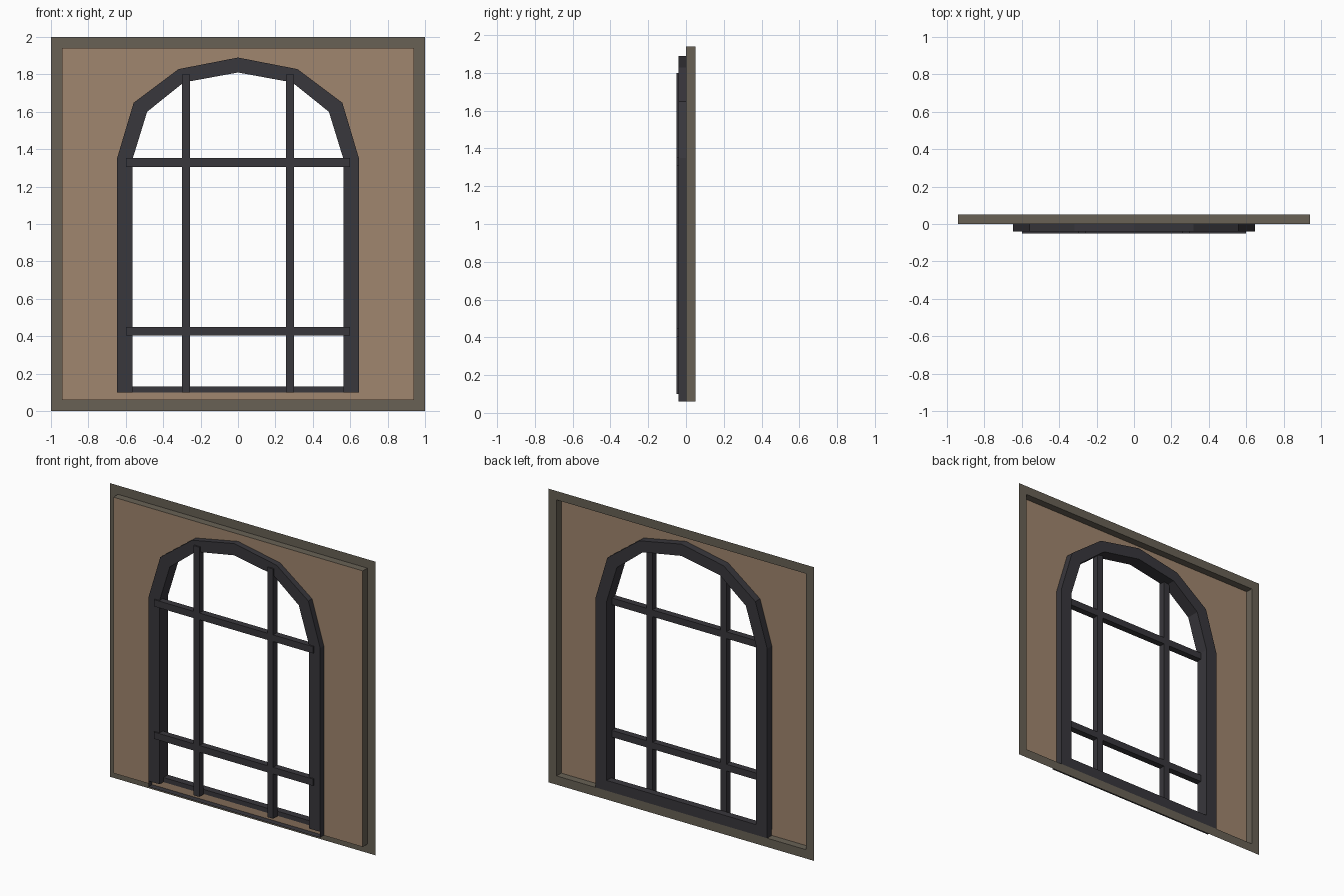
import bpy, bmesh

if "Cube" in bpy.data.objects:
    bpy.data.objects.remove(bpy.data.objects["Cube"])


def material(name, rgb):
    m = bpy.data.materials.new(name)
    m.diffuse_color = (*rgb, 1.0)
    m.use_nodes = True
    m.node_tree.nodes["Principled BSDF"].inputs["Base Color"].default_value = m.diffuse_color
    return m


OLIVE = material("olive_grey_trim", (0.138, 0.120, 0.091))
BROWN = material("brown_panel", (0.352, 0.238, 0.156))
DARK = material("dark_frame", (0.040, 0.038, 0.045))


def finish(name, bm, mat, solid=True):
    if solid:
        bmesh.ops.recalc_face_normals(bm, faces=bm.faces)
    me = bpy.data.meshes.new(name)
    bm.to_mesh(me)
    bm.free()
    me.materials.append(mat)
    ob = bpy.data.objects.new(name, me)
    bpy.context.collection.objects.link(ob)
    return ob


def loop(bm, pts, y):
    return [bm.verts.new((x, y, z)) for x, z in pts]


def strip(bm, a, b, closed=True):
    n = len(a)
    for i in range(n if closed else n - 1):
        j = (i + 1) % n
        bm.faces.new((a[i], a[j], b[j], b[i]))


def box(name, x0, x1, y0, y1, z0, z1, mat):
    bm = bmesh.new()
    pts = [(x0, z0), (x1, z0), (x1, z1), (x0, z1)]
    a, b = loop(bm, pts, y0), loop(bm, pts, y1)
    strip(bm, a, b)
    bm.faces.new(a)
    bm.faces.new(b)
    return finish(name, bm, mat)


def square(h):
    return [(-h, 1 - h), (h, 1 - h), (h, 1 + h), (-h, 1 + h)]


def arch(half, top):
    # mirrors the left half of an arch around its top point
    return half + [(0, top)] + [(-x, z) for x, z in reversed(half)]


OUTER = arch([(-0.647, 0.10), (-0.647, 1.35), (-0.558, 1.648), (-0.318, 1.828)], 1.89)
INNER = arch([(-0.563, 0.10), (-0.563, 1.35), (-0.486, 1.60), (-0.29, 1.757)], 1.81)

# Flat outer flange with the step forward to the panel
bm = bmesh.new()
front, back, rim = loop(bm, square(0.94), 0), loop(bm, square(0.94), 0.05), loop(bm, square(1), 0.05)
strip(bm, front, back)
strip(bm, back, rim)
finish("outer_trim", bm, OLIVE)

# Wall panel with an arched hole
bm = bmesh.new()
edges = []
for pts in (square(0.94), OUTER):
    vs = loop(bm, pts, 0)
    edges += [bm.edges.new((vs[i], vs[(i + 1) % len(vs)])) for i in range(len(vs))]
bmesh.ops.triangle_fill(bm, edges=edges, use_beauty=True, normal=(0, -1, 0))
finish("wall_panel", bm, BROWN, solid=False)

# Arched window frame
bm = bmesh.new()
of, inf = loop(bm, OUTER, -0.04), loop(bm, INNER, -0.04)
ob_, inb = loop(bm, OUTER, 0.05), loop(bm, INNER, 0.05)
for a, b in ((of, inf), (inf, inb), (inb, ob_), (ob_, of)):
    strip(bm, a, b, closed=False)
for i in (0, -1):
    bm.faces.new((of[i], inf[i], inb[i], ob_[i]))
finish("arch_frame", bm, DARK)

# Sill behind the panel, and the thin lip under the frame
box("sill", -0.647, 0.647, 0.002, 0.05, 0.06, 0.13, DARK)
bm = bmesh.new()
lip = [(-0.647, 0.10), (-0.647, 0.06), (0.647, 0.06), (0.647, 0.10)]
strip(bm, loop(bm, lip, -0.04), loop(bm, lip, 0), closed=False)
finish("lower_lip", bm, DARK)

# Window bars
for side, s in (("left", -1), ("right", 1)):
    c = s * 0.278
    box("upright_bar_" + side, c - 0.022, c + 0.022, -0.05, -0.005, 0.10, 1.80, DARK)
for level, z in (("lower", 0.427), ("upper", 1.329)):
    box("cross_bar_" + level, -0.60, 0.60, -0.0495, -0.0055, z - 0.023, z + 0.023, DARK)
